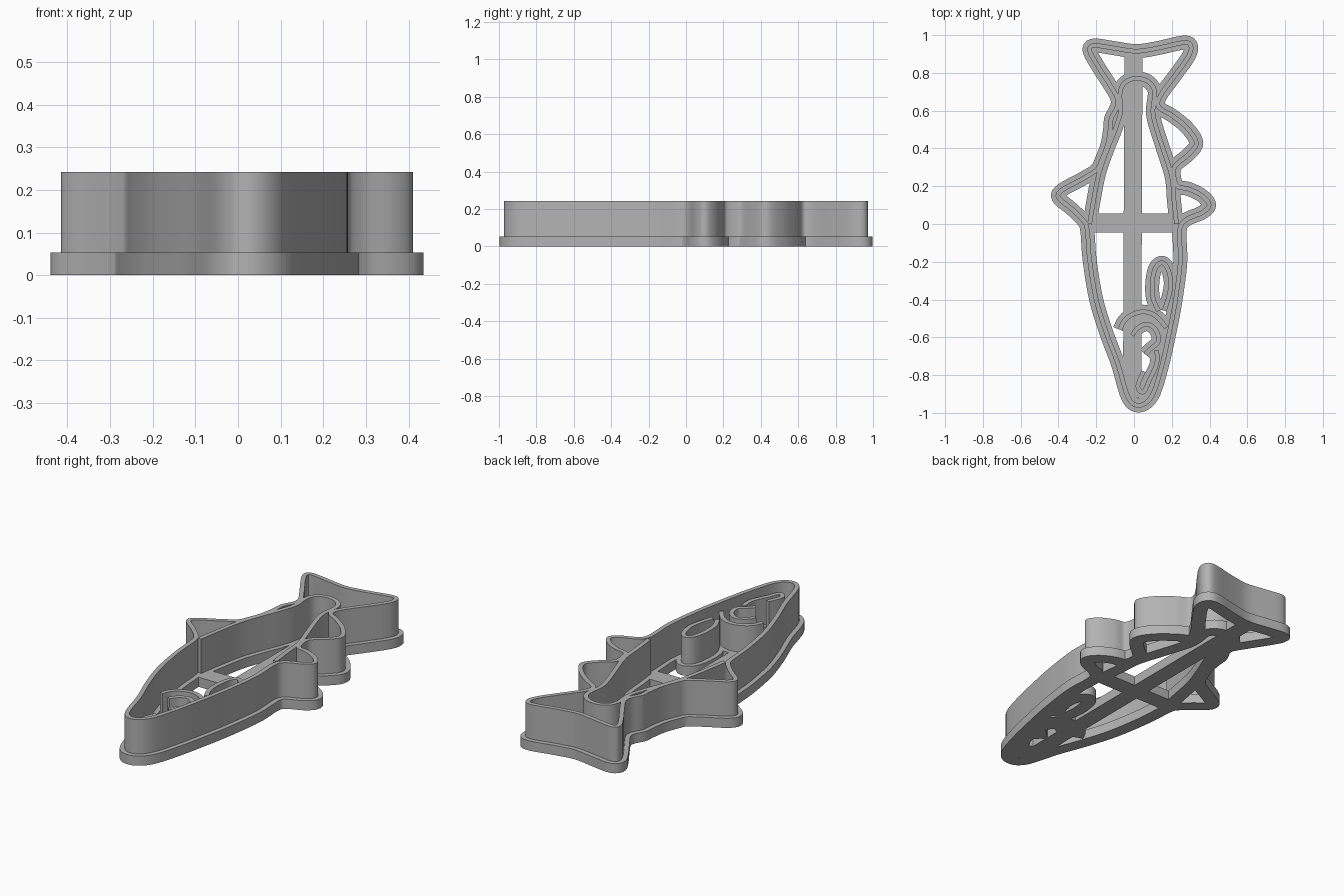
import bpy
import bmesh
from mathutils import Vector

default_cube = bpy.data.objects.get("Cube")
if default_cube:
    bpy.data.objects.remove(default_cube, do_unlink=True)

# Single grey plastic
plastic = bpy.data.materials.new("grey_plastic")
plastic.use_nodes = True
grey = (0.45, 0.45, 0.45, 1)
plastic.diffuse_color = grey
plastic.node_tree.nodes["Principled BSDF"].inputs["Base Color"].default_value = grey

FLANGE_TOP = 0.053
CUT_TOP = 0.242
STAMP_TOP = 0.2
FLANGE_HALF = 0.037
WALL_HALF = 0.012


def finish(name, bm):
    bmesh.ops.recalc_face_normals(bm, faces=bm.faces)
    mesh = bpy.data.meshes.new(name)
    bm.to_mesh(mesh)
    bm.free()
    mesh.materials.append(plastic)
    obj = bpy.data.objects.new(name, mesh)
    bpy.context.collection.objects.link(obj)
    bpy.ops.object.select_all(action="DESELECT")
    obj.select_set(True)
    bpy.context.view_layer.objects.active = obj
    bpy.ops.object.shade_smooth_by_angle(angle=0.6)
    return obj


def smooth_path(points, closed, steps=5):
    """Catmull-Rom curve through the given points."""
    pts = [Vector(p) for p in points]
    count = len(pts)

    def at(i):
        return pts[i % count] if closed else pts[max(0, min(count - 1, i))]

    path = []
    for i in range(count if closed else count - 1):
        a, b, c, d = (at(i + k) for k in (-1, 0, 1, 2))
        for s in range(steps):
            t = s / steps
            path.append(0.5 * (2 * b + (c - a) * t + (2 * a - 5 * b + 4 * c - d) * t * t
                               + (3 * b - a - 3 * c + d) * t ** 3))
    if not closed:
        path.append(pts[-1])
    return path


def ribbon(name, path, closed, half, bottom, top):
    """Sweep an upright rectangle along a flat path."""
    bm = bmesh.new()
    rings = []
    count = len(path)
    for i, p in enumerate(path):
        before = path[i - 1] if closed or i else p
        after = path[(i + 1) % count] if closed or i < count - 1 else p
        tangent = (after - before).normalized()
        side = Vector((-tangent.y, tangent.x)) * half
        left, right = p + side, p - side
        corners = ((left, bottom), (right, bottom), (right, top), (left, top))
        rings.append([bm.verts.new((q.x, q.y, z)) for q, z in corners])
    for i in range(count if closed else count - 1):
        r, n = rings[i], rings[(i + 1) % count]
        for k in range(4):
            j = (k + 1) % 4
            bm.faces.new((r[k], r[j], n[j], n[k]))
    if not closed:
        bm.faces.new(rings[0])
        bm.faces.new(rings[-1])
    return finish(name, bm)


def walled_line(name, points, closed=False, top=CUT_TOP):
    path = smooth_path(points, closed)
    ribbon(name + "_flange", path, closed, FLANGE_HALF, 0, FLANGE_TOP)
    ribbon(name + "_wall", path, closed, WALL_HALF, 0, top)


def bar(name, start, end, half):
    ribbon(name, [Vector(start), Vector(end)], False, half, 0, FLANGE_TOP)


# Fish silhouette: nose, belly, fin, tail, back fins and back to the nose
outline = [
    (.03, -.96), (-.03, -.92), (-.085, -.74), (-.145, -.58), (-.2, -.4),
    (-.235, -.19), (-.248, -.03), (-.27, .02), (-.33, .08), (-.4, .14),
    (-.38, .18), (-.28, .235), (-.2, .285), (-.17, .34), (-.14, .42),
    (-.125, .51), (-.12, .56), (-.09, .62), (-.09, .67), (-.13, .74),
    (-.2, .85), (-.235, .92), (-.21, .945), (-.1, .93), (.01, .915),
    (.12, .93), (.26, .96), (.3, .945), (.29, .89), (.22, .79),
    (.14, .68), (.13, .62), (.2, .575), (.28, .51), (.33, .43),
    (.29, .37), (.22, .31), (.21, .26), (.23, .2), (.29, .185),
    (.36, .15), (.398, .1), (.36, .06), (.28, .025), (.242, -.03),
    (.245, -.2), (.22, -.4), (.19, -.56), (.145, -.76), (.095, -.91),
]
walled_line("outline", outline, closed=True)

# Body edges behind the fins, joined by the tail root arch
walled_line("body_edge", [
    (-.235, 0), (-.215, .12), (-.185, .27), (-.14, .4), (-.1, .5), (-.07, .6),
    (-.075, .68), (-.06, .735), (-.02, .765), (.03, .77), (.08, .75), (.11, .7),
    (.1, .6), (.115, .52), (.16, .38), (.2, .25), (.212, .12), (.225, 0),
])

# Side fin loop
walled_line("side_fin", [
    (.13, -.46), (.1, -.39), (.098, -.3), (.115, -.23), (.15, -.205),
    (.18, -.24), (.195, -.31), (.185, -.38), (.16, -.46),
], top=STAMP_TOP)

# Gill, eye and mouth lines
walled_line("gill", [
    (-.075, -.56), (-.05, -.51), (0, -.475), (.06, -.465), (.12, -.49), (.17, -.55),
], top=STAMP_TOP)
walled_line("eye", [
    (-.01, -.59), (.02, -.55), (.07, -.53), (.115, -.56), (.13, -.62), (.09, -.66), (.06, -.69),
], top=STAMP_TOP)
walled_line("mouth", [
    (.12, -.67), (.12, -.74), (.08, -.83), (.05, -.89), (.02, -.86), (.05, -.78),
], top=STAMP_TOP)

# Flat braces tying the parts together
bar("long_brace", (-.003, .92), (-.01, -.9), .048)
bar("cross_brace", (-.23, .005), (.23, .005), .05)
